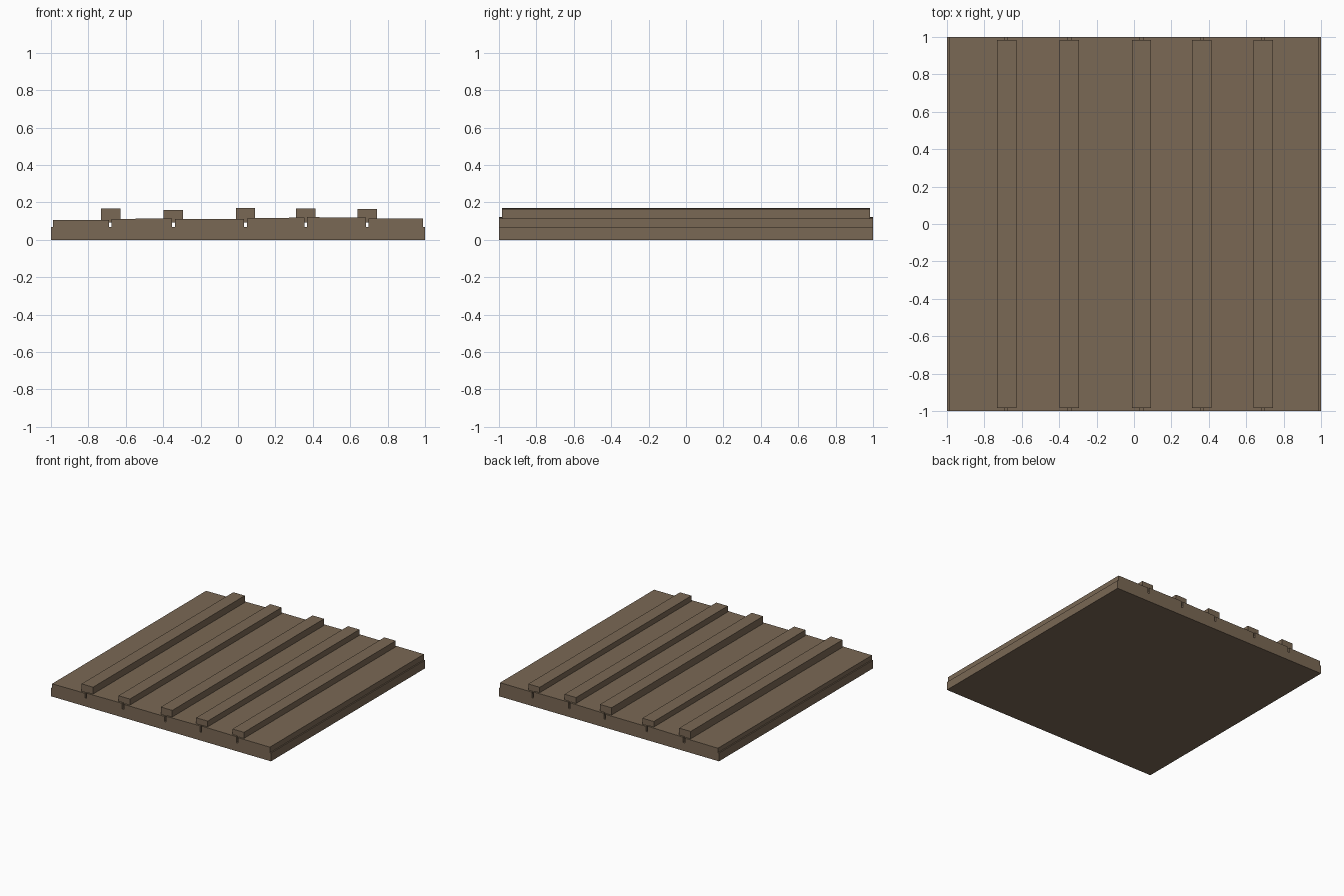
import bpy
import bmesh

cube = bpy.data.objects.get("Cube")
if cube:
    bpy.data.objects.remove(cube, do_unlink=True)

wood = bpy.data.materials.new("weathered_brown_wood")
wood.use_nodes = True
COLOR = (0.195, 0.138, 0.089, 1)
wood.diffuse_color = COLOR
wood.node_tree.nodes["Principled BSDF"].inputs["Base Color"].default_value = COLOR


def extrude_profile(name, points, half_length):
    """Extrude an x-z outline along y."""
    bm = bmesh.new()
    face = bm.faces.new([bm.verts.new((x, -half_length, z)) for x, z in points])
    moved = bmesh.ops.extrude_face_region(bm, geom=[face])["geom"]
    verts = [v for v in moved if isinstance(v, bmesh.types.BMVert)]
    bmesh.ops.translate(bm, verts=verts, vec=(0, 2 * half_length, 0))
    bmesh.ops.recalc_face_normals(bm, faces=bm.faces)
    mesh = bpy.data.meshes.new(name)
    bm.to_mesh(mesh)
    bm.free()
    mesh.materials.append(wood)
    obj = bpy.data.objects.new(name, mesh)
    bpy.context.collection.objects.link(obj)


def box_outline(x0, x1, z0, z1):
    return [(x0, z0), (x1, z0), (x1, z1), (x0, z1)]


BASE_TOP = 0.068
GAP = 0.007          # half the gap between boards
TONGUE_BOTTOM = 0.092

# Backing panel
extrude_profile("backing_panel", box_outline(-1, 1, 0, BASE_TOP), 1)

# Wide boards, split at the gaps, with slightly uneven tops
gaps = [-0.682, -0.345, 0.04, 0.363, 0.692]
edges = [-0.99 - GAP] + gaps + [0.99 + GAP]
board_tops = [(0.105, 0.107), (0.111, 0.115), (0.11, 0.11),
              (0.115, 0.119), (0.121, 0.119), (0.114, 0.114)]
for i, (left_z, right_z) in enumerate(board_tops):
    x0, x1 = edges[i] + GAP, edges[i + 1] - GAP
    outline = [(x0, BASE_TOP), (x1, BASE_TOP), (x1, right_z), (x0, left_z)]
    extrude_profile(f"board_{i + 1}", outline, 1)

# Battens with a narrow tongue reaching down into each gap
centres = [-0.68, -0.345, 0.04, 0.362, 0.692]
batten_tops = [0.168, 0.16, 0.17, 0.168, 0.164]
for i, (gap, centre, top) in enumerate(zip(gaps, centres, batten_tops)):
    bottom = min(board_tops[i][1], board_tops[i + 1][0])
    a, b = centre - 0.052, centre + 0.052
    outline = [(a, bottom), (gap - GAP, bottom), (gap - GAP, TONGUE_BOTTOM),
               (gap + GAP, TONGUE_BOTTOM), (gap + GAP, bottom),
               (b, bottom), (b, top), (a, top)]
    extrude_profile(f"batten_{i + 1}", outline, 0.985)
